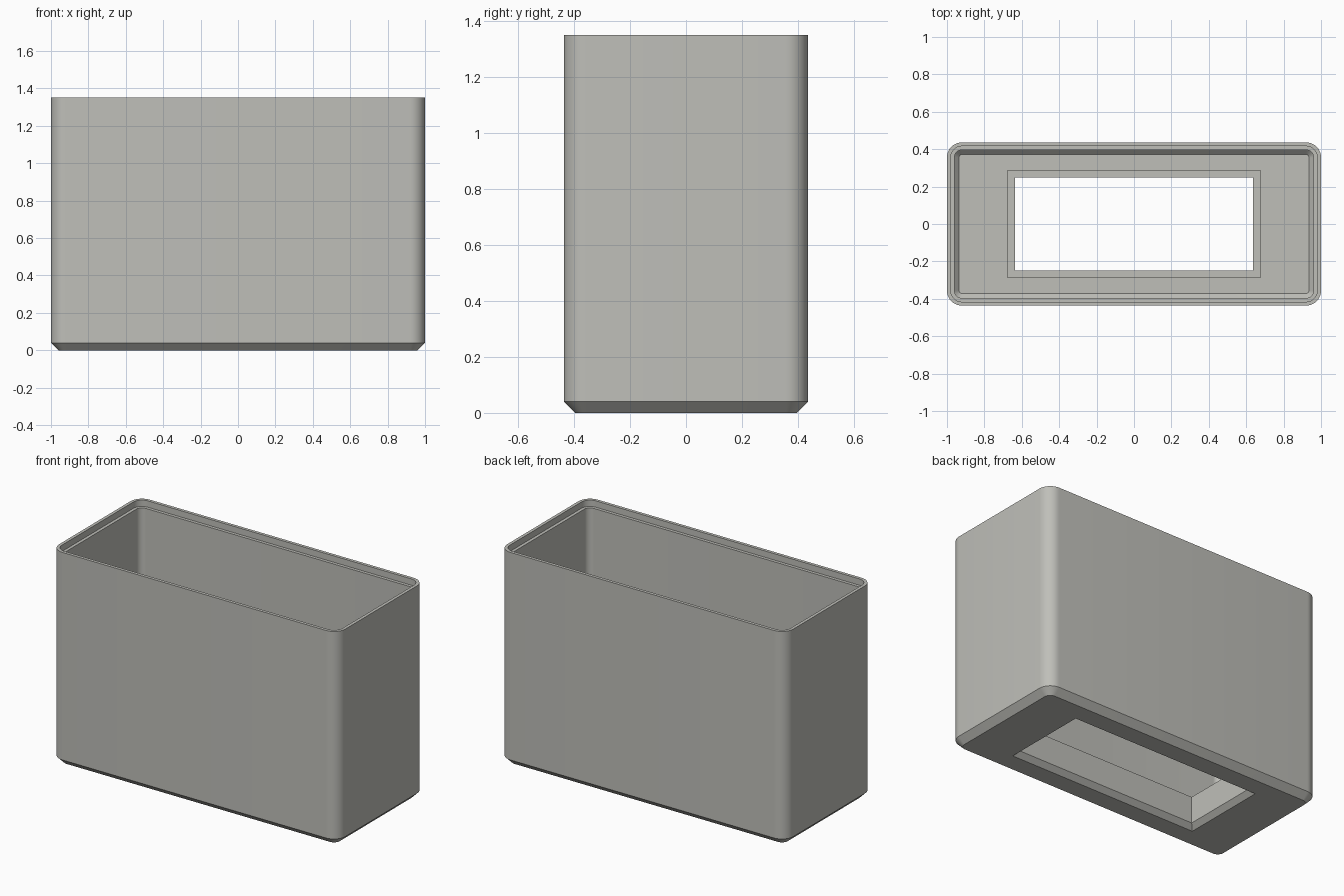
import bpy, bmesh, math

if "Cube" in bpy.data.objects:
    bpy.data.objects.remove(bpy.data.objects["Cube"])

HX, HY, R = 1.0, 0.436, 0.08   # outer half sizes and corner radius
WX, WY = 0.636, 0.248          # half sizes of the floor opening
SEG = 10                       # steps per rounded corner
H = 1.35


def ring(bm, hx, hy, r, z):
    """Rounded rectangle of vertices; r = 0 gives sharp corners."""
    verts = []
    for k, (sx, sy) in enumerate([(1, 1), (-1, 1), (-1, -1), (1, -1)]):
        for i in range(SEG + 1):
            a = math.pi / 2 * (k + i / SEG)
            verts.append(bm.verts.new((sx * (hx - r) + r * math.cos(a),
                                       sy * (hy - r) + r * math.sin(a), z)))
    return verts


def body(inset, z):
    return HX - inset, HY - inset, max(R - inset, 0.012), z


def hole(grow, z):
    return WX + grow, WY + grow, 0, z


# Closed wall section, from the bottom edge up the outside and back down inside
section = [
    body(0.04, 0), body(0, 0.04),                     # bottom chamfer
    body(0, H), body(0.02, H),                        # rim
    body(0.02, H - 0.04), body(0.04, H - 0.04),       # lid ledge
    body(0.04, 0.065), body(0.065, 0.04),             # inner chamfer
    hole(0.04, 0.04), hole(0.04, 0.2),                # collar outside
    hole(0, 0.2), hole(0, 0.03), hole(0.03, 0),       # opening and its chamfer
]

bm = bmesh.new()
rings = [ring(bm, *s) for s in section]
for a, b in zip(rings, rings[1:] + rings[:1]):
    n = len(a)
    for i in range(n):
        j = (i + 1) % n
        bm.faces.new((a[i], a[j], b[j], b[i]))
bmesh.ops.remove_doubles(bm, verts=bm.verts, dist=1e-5)
bmesh.ops.recalc_face_normals(bm, faces=bm.faces)
mesh = bpy.data.meshes.new("planter_box")
bm.to_mesh(mesh)
bm.free()

box = bpy.data.objects.new("planter_box", mesh)
bpy.context.collection.objects.link(box)

grey = bpy.data.materials.new("warm_grey")
grey.diffuse_color = (0.52, 0.52, 0.485, 1)
grey.use_nodes = True
grey.node_tree.nodes["Principled BSDF"].inputs["Base Color"].default_value = grey.diffuse_color
mesh.materials.append(grey)

bpy.context.view_layer.objects.active = box
box.select_set(True)
bpy.ops.object.shade_smooth_by_angle(angle=math.radians(30))
